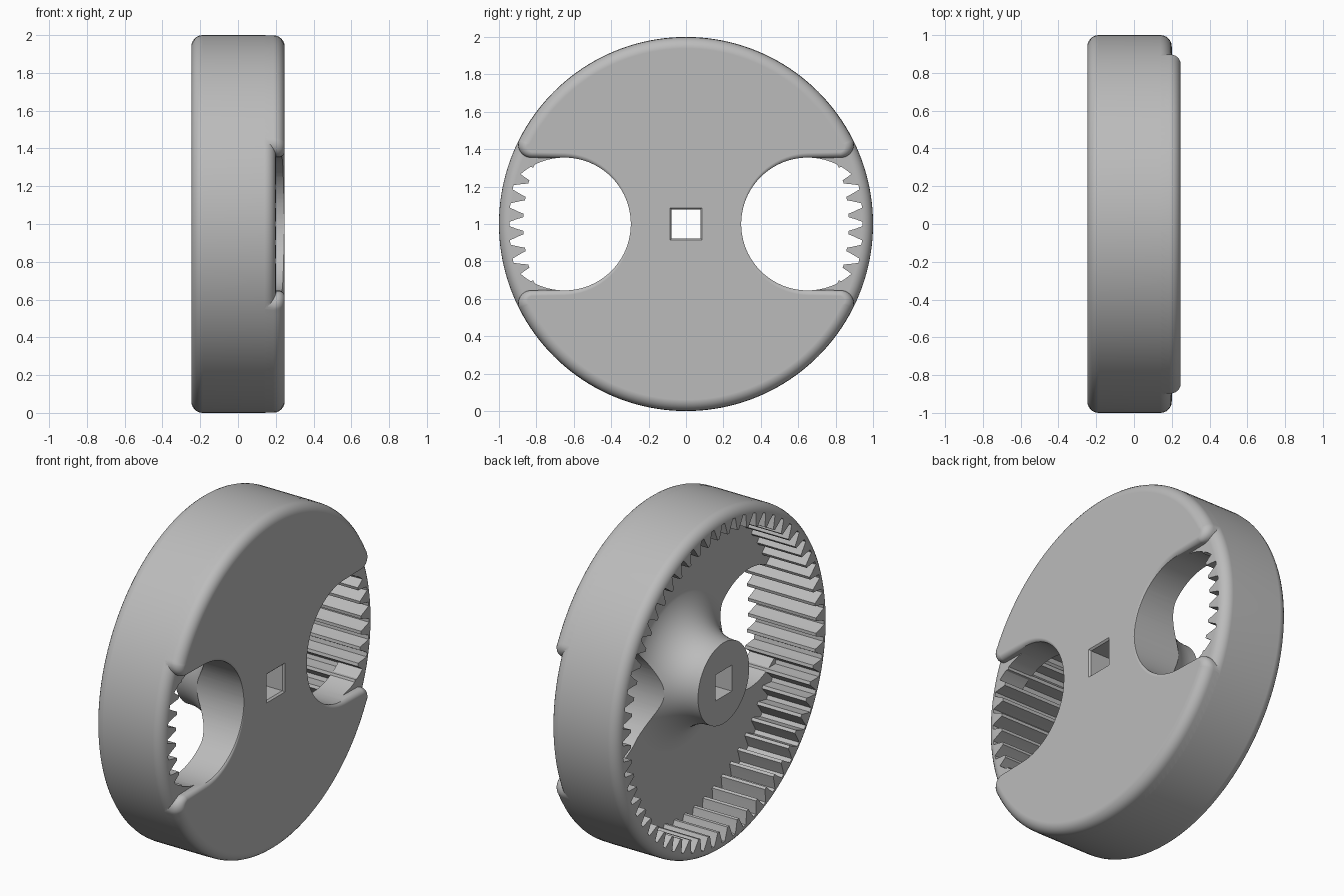
import bpy, bmesh
from math import sin, cos, pi, radians, atan2, hypot

cube = bpy.data.objects.get("Cube")
if cube:
    bpy.data.objects.remove(cube)

BACK, FACE, STEP, FLOOR = -0.247, 0.247, 0.2, 0.04
SEGMENTS, TEETH = 160, 60
HOLE_Y, HOLE_R = 0.65, 0.355

grey = bpy.data.materials.new("plain_grey")
grey.use_nodes = True
colour = (0.5, 0.5, 0.5, 1)
grey.diffuse_color = colour
grey.node_tree.nodes["Principled BSDF"].inputs["Base Color"].default_value = colour


def loft(name, rings):
    """Closed solid from rings of (x, y, z) points, z measured from the axle."""
    bm = bmesh.new()
    loops = [[bm.verts.new((x, y, z + 1)) for x, y, z in ring] for ring in rings]
    n = len(loops[0])
    for a, b in zip(loops, loops[1:]):
        for i in range(n):
            j = (i + 1) % n
            bm.faces.new((a[i], a[j], b[j], b[i]))
    bm.faces.new(loops[0][::-1])
    bm.faces.new(loops[-1])
    bmesh.ops.recalc_face_normals(bm, faces=bm.faces)
    mesh = bpy.data.meshes.new(name)
    bm.to_mesh(mesh)
    bm.free()
    mesh.materials.append(grey)
    obj = bpy.data.objects.new(name, mesh)
    bpy.context.collection.objects.link(obj)
    return obj


def circle(x, r, y=0, n=SEGMENTS):
    return [(x, y + r * cos(2 * pi * i / n), r * sin(2 * pi * i / n)) for i in range(n)]


def lathe(name, profile):
    return loft(name, [circle(x, r) for x, r in profile])


def prism(name, outline, x0, x1):
    return loft(name, [[(x, y, z) for y, z in outline] for x in (x0, x1)])


def combine(target, tool, operation):
    """Apply a boolean and discard the tool."""
    mod = target.modifiers.new(operation, "BOOLEAN")
    mod.operation, mod.solver, mod.object = operation, "EXACT", tool
    bpy.context.view_layer.update()
    result = bpy.data.meshes.new_from_object(
        target.evaluated_get(bpy.context.evaluated_depsgraph_get()))
    target.modifiers.clear()
    target.data = result
    bpy.data.objects.remove(tool)


# Rim drum with rounded outer edges
ROUND = 0.06
steps = [radians(a) for a in range(0, 91, 15)]
back_edge = [(BACK + ROUND * (1 - sin(t)), 1 - ROUND * (1 - cos(t))) for t in steps[::-1]]
front_edge = [(STEP - ROUND * (1 - sin(t)), 1 - ROUND * (1 - cos(t))) for t in steps]
wheel = lathe("ring_gear_wheel", back_edge + front_edge)


# Raised face plate: one quarter of its outline as (y, z, inward y, inward z, rounding)
def arc(cy, cz, r, start, end, n, turn, w0, w1):
    points = []
    for i in range(n + 1):
        f = i / n
        a = start + (end - start) * f
        points.append((cy + r * cos(a), cz + r * sin(a),
                       turn * cos(a), turn * sin(a), w0 + (w1 - w0) * f))
    return points


CORNER = 0.07
corner_z = HOLE_R + CORNER
corner_y = (0.93 ** 2 - corner_z ** 2) ** 0.5
meet = atan2(corner_z, corner_y)
quarter = arc(0, 0, 0.999, pi / 2, meet, 28, -1, ROUND, ROUND)
quarter += arc(corner_y, corner_z, CORNER, meet, -pi / 2, 12, -1, ROUND, 0.03)[1:]
quarter += arc(HOLE_Y, 0, HOLE_R - 0.004, pi / 2, pi, 20, 1, 0.03, 0.008)


def flip(points, sy, sz):
    return [(y * sy, z * sz, ny * sy, nz * sz, w) for y, z, ny, nz, w in points]


half = quarter + flip(quarter, 1, -1)[::-1][1:]
outline = half + flip(half, -1, 1)[::-1][1:-1]
rings = [[(0.1, y, z) for y, z, *_ in outline]]
for t in steps:
    rings.append([(FACE - w * (1 - sin(t)), y + ny * w * (1 - cos(t)), z + nz * w * (1 - cos(t)))
                  for y, z, ny, nz, w in outline])
combine(wheel, loft("face_plate", rings), "UNION")

# Toothed cavity, open at the back
tooth = ((-0.4, 0.87), (-0.29, 0.9), (-0.12, 0.945), (0.12, 0.945), (0.29, 0.9), (0.4, 0.87))
gear = [(r * cos(2 * pi * (i + f) / TEETH), r * sin(2 * pi * (i + f) / TEETH))
        for i in range(TEETH) for f, r in tooth]
combine(wheel, prism("gear_cavity", gear, -0.4, FLOOR), "DIFFERENCE")

# Hub flaring into the cavity floor
HUB_R, FLARE = 0.24, 0.27
hub = [(BACK, HUB_R)]
for i in range(13):
    t = pi / 2 * i / 12
    hub.append((FLOOR + 0.003 - FLARE * (1 - sin(t)), HUB_R + FLARE * (1 - cos(t))))
hub.append((0.1, HUB_R + FLARE))
combine(wheel, lathe("hub", hub), "UNION")

# Two round windows that leave the teeth standing
for side in (-1, 1):
    window = loft("window", [circle(x, HOLE_R, side * HOLE_Y, 96) for x in (-0.45, 0.4)])
    combine(window, prism("gear_limit", gear, -0.5, 0.5), "INTERSECT")
    combine(wheel, window, "DIFFERENCE")

# Square drive hole with a slight lead-in
square = []
for x, s in ((-0.4, 0.077), (FACE - 0.01, 0.077), (FACE + 0.002, 0.088)):
    square.append([(x, s * a, s * b) for a, b in ((1, 1), (-1, 1), (-1, -1), (1, -1))])
combine(wheel, loft("drive_hole", square), "DIFFERENCE")

# Smooth shading with crisp edges
bpy.ops.object.select_all(action="DESELECT")
wheel.select_set(True)
bpy.context.view_layer.objects.active = wheel
bpy.ops.object.shade_smooth_by_angle(angle=radians(28))
normals = wheel.modifiers.new("weighted_normals", "WEIGHTED_NORMAL")
normals.keep_sharp = True
